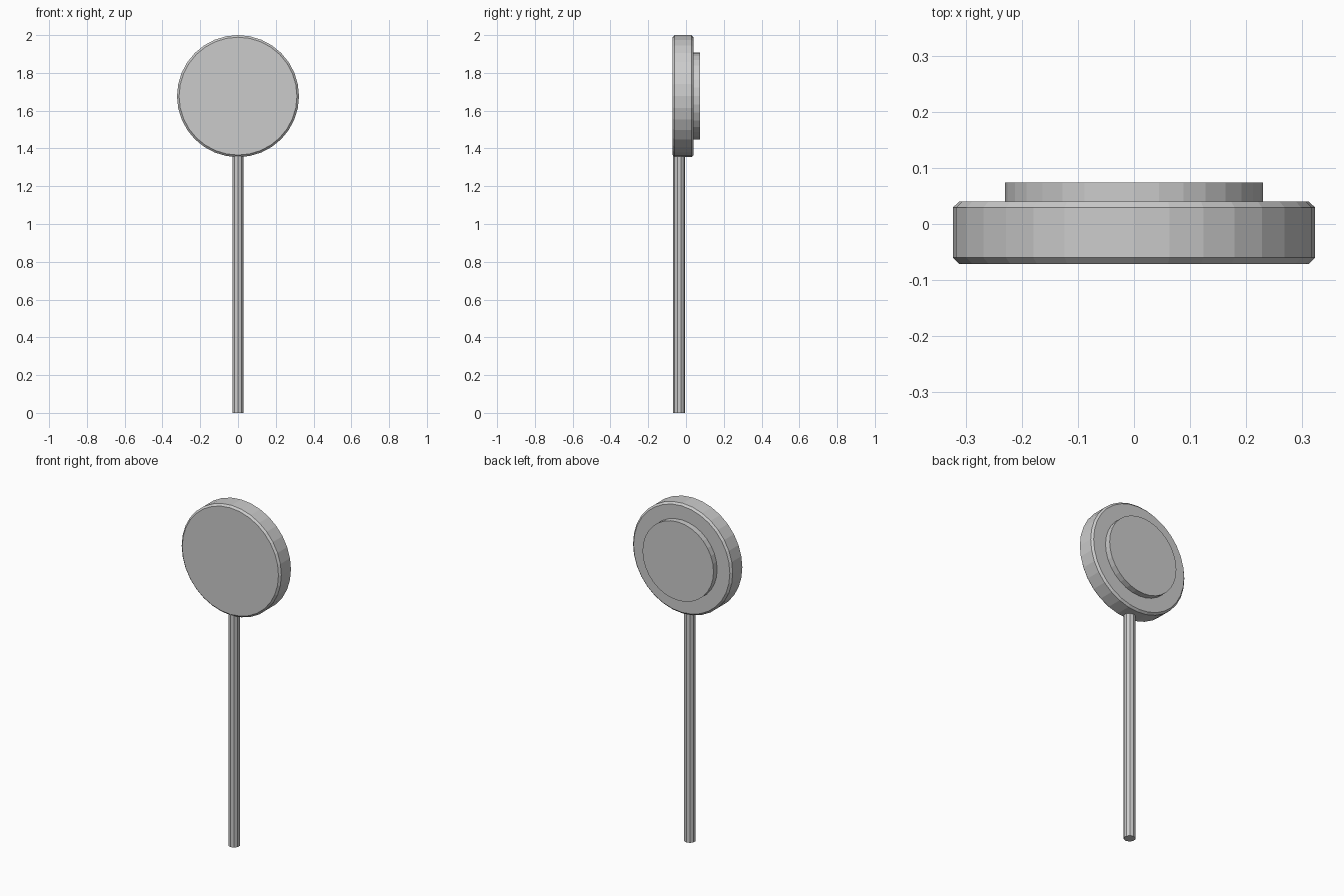
import bpy
import math

if "Cube" in bpy.data.objects:
    bpy.data.objects.remove(bpy.data.objects["Cube"])

CENTRE_Z = 1.677


def cylinder(name, sides, radius, depth, location, facing=False):
    rot = (math.pi / 2, 0, 0) if facing else (0, 0, 0)
    bpy.ops.mesh.primitive_cylinder_add(
        vertices=sides, radius=radius, depth=depth, location=location, rotation=rot)
    ob = bpy.context.object
    ob.name = name
    return ob


def disc(name, radius, y0, y1):
    return cylinder(name, 32, radius, y1 - y0, (0, (y0 + y1) / 2, CENTRE_Z), True)


# Round sign plate with a chamfered rim
plate = disc("sign_plate", 0.323, -0.071, 0.04)
bevel = plate.modifiers.new("rim_chamfer", 'BEVEL')
bevel.width = 0.011
bevel.segments = 1
bevel.limit_method = 'ANGLE'
bevel.angle_limit = math.radians(40)

# Smaller raised disc on the back
disc("back_disc", 0.23, 0.035, 0.074)

# Slim faceted pole, set toward the front and let into the plate
POLE_TOP = 1.40
cylinder("pole", 10, 0.032, POLE_TOP, (0, -0.036, POLE_TOP / 2))
